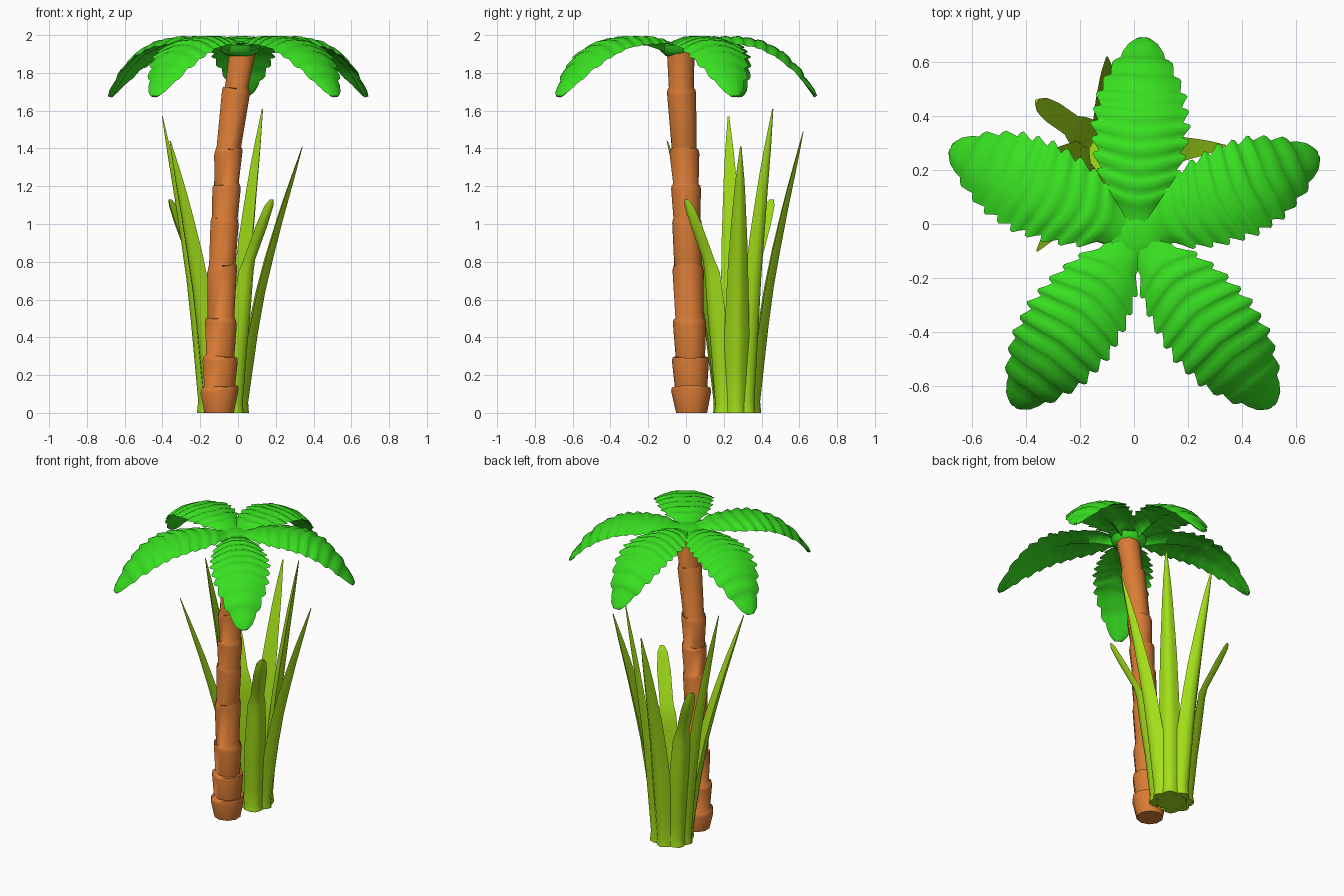
import bpy, bmesh, math
from mathutils import Vector

if "Cube" in bpy.data.objects:
    bpy.data.objects.remove(bpy.data.objects["Cube"])


def material(name, rgb):
    m = bpy.data.materials.new(name)
    m.diffuse_color = (*rgb, 1)
    m.use_nodes = True
    m.node_tree.nodes["Principled BSDF"].inputs["Base Color"].default_value = m.diffuse_color
    return m


BARK = material("bark", (0.70, 0.20, 0.035))
LEAF = material("leaf_green", (0.04, 0.75, 0.015))
GRASS = material("grass_green", (0.37, 0.74, 0.01))


def interp(table, t):
    """Piecewise linear lookup in (t, value) pairs."""
    for (a, p), (b, q) in zip(table, table[1:]):
        if t <= b:
            k = max(0, (t - a) / (b - a))
            return p + (q - p) * k
    return table[-1][1]


def loft(name, rings, mat, angle):
    """Skin closed rings of points into one capped solid."""
    bm = bmesh.new()
    vs = [[bm.verts.new(p) for p in r] for r in rings]
    n = len(vs[0])
    for a, b in zip(vs, vs[1:]):
        for i in range(n):
            j = (i + 1) % n
            bm.faces.new((a[i], a[j], b[j], b[i]))
    bm.faces.new(vs[0][::-1])
    bm.faces.new(vs[-1])
    bmesh.ops.recalc_face_normals(bm, faces=bm.faces)
    me = bpy.data.meshes.new(name)
    bm.to_mesh(me)
    bm.free()
    ob = bpy.data.objects.new(name, me)
    bpy.context.collection.objects.link(ob)
    me.materials.append(mat)
    bpy.ops.object.select_all(action='DESELECT')
    ob.select_set(True)
    bpy.context.view_layer.objects.active = ob
    bpy.ops.object.shade_smooth_by_angle(angle=math.radians(angle))
    return ob


# Trunk: stacked segments, each flaring towards its upper rim
CX = [(0, -.10), (.5, -.09), (.8, -.083), (1.2, -.06), (1.4, -.05), (1.72, -.008), (1.93, .028)]
CY = [(0, .03), (.5, .018), (1.2, 0), (1.72, -.025), (1.93, -.028)]
segments = [(0, .14, .082, .106), (.14, .30, .086, .098), (.30, .50, .078, .088),
            (.50, .78, .074, .083), (.78, 1.03, .073, .078), (1.03, 1.21, .071, .079),
            (1.21, 1.40, .067, .079), (1.40, 1.72, .066, .077), (1.72, 1.93, .066, .073)]
rings = []
for k, (z0, z1, r0, r1) in enumerate(segments):
    for z, r in ((z0, r0), (z1 - .025, r1), (z1 - .006, r1 - .004)):
        tilt = .014 * math.sin(k * 2.3 + 1) if 0 < z < 1.9 else 0
        ring = []
        for i in range(10):
            a = math.tau * (i + .5) / 10
            ring.append((interp(CX, z) + r * math.cos(a), interp(CY, z) + r * math.sin(a),
                         z + tilt * math.cos(a)))
        rings.append(ring)
loft("trunk", rings, BARK, 60)

# Fronds: ribbed, serrated leaves arching down from the crown
CROWN = Vector((.01, -.04, 0))
ARCH = [(0, 1.955), (.12, 1.972), (.25, 1.992), (.45, 1.992), (.6, 1.972), (.75, 1.915),
        (.88, 1.82), (1, 1.68)]
WIDTH = [(0, .075), (.1, .075), (.19, .125), (.33, .16), (.53, .178), (.74, .158),
         (.88, .11), (.96, .065), (1, .025)]
TOP = [-1, -.7, -.35, 0, .35, .7, 1]
UNDER = [.7, .25, 0, -.25, -.7]
LOBES = 10


def frond(name, degrees, length):
    a = math.radians(degrees)
    out = Vector((math.cos(a), math.sin(a), 0))
    side = Vector((-out.y, out.x, 0))

    def spine(s):
        return CROWN + out * (s * length) + Vector((0, 0, interp(ARCH, s)))

    # each lobe swells and then steps down to the next one
    stations = [(0, 1, 0), (.07, 1, 0)]
    for k in range(LOBES):
        for f, w, h in ((0, .91, -.002), (.3, .97, .005), (.7, 1.06, .007), (.88, 1.03, .003)):
            stations.append((.13 + .87 * (k + f) / LOBES, w, h))
    stations.append((1, .9, 0))
    rings = []
    for s, w, h in stations:
        half = interp(WIDTH, s) * w
        grow = min(1, half / .16)
        ring = []
        for j, v in enumerate(TOP + UNDER):
            # ribs sweep towards the tip at the margins
            sv = s + (.065 * abs(v) ** 1.5 - .025) * grow * (1 - s) ** .4
            sv = min(max(sv, 0), 1)
            t = spine(min(sv + .06, 1)) - spine(max(sv - .06, 0))
            n = side.cross(t).normalized()
            n = n if n.z > 0 else -n
            lift = -.045 * v * v * grow
            if j >= len(TOP):   # smooth underside with a raised midrib
                lift -= .012 + (.045 * (1 - s) ** 1.5 + .008 if v == 0 else 0)
            else:
                lift += h * (1 - .3 * abs(v)) - (.004 if v == 0 else 0)
            ring.append(spine(sv) + side * (v * half) + n * lift)
        rings.append(ring)
    return loft(name, rings, LEAF, 75)


for i, (deg, length) in enumerate([(88, .735), (24, .74), (155, .765), (234.5, .785),
                                   (308.5, .815)]):
    frond(f"frond_{i + 1}", deg, length)

# Crown hub joining the fronds
hub = []
for z, r in ((1.89, .07), (1.915, .10), (1.945, .112), (1.957, .10), (1.965, .03)):
    hub.append([(.01 + r * math.cos(math.tau * i / 10), -.04 + r * math.sin(math.tau * i / 10), z)
                for i in range(10)])
loft("crown_hub", hub, LEAF, 60)

# Grass blades: crescent sections, fanned around one clump
CLUMP = Vector((-.08, .26, 0))
POINTED = [(0, .06), (.3, .066), (.6, .051), (.85, .028), (1, .004)]
BLUNT = [(0, .062), (.4, .068), (.66, .055), (.72, .042), (.88, .042), (.97, .032), (1, .014)]
SECTION = [(-1, -.35), (-.5, .6), (0, 1), (.5, .6), (1, -.35), (0, -.3)]


def blade(name, tip, blunt):
    tip = Vector(tip)
    d = tip - CLUMP
    d.z = 0
    reach = d.length
    d.normalize()
    side = Vector((-d.y, d.x, 0))
    widths = BLUNT if blunt else POINTED
    lean = [(0, 0), (.3, .12), (.66, .33), (.72, .42), (1, 1)] if blunt else \
        [(0, 0), (.3, .17), (.5, .34), (.75, .65), (1, 1)]
    rings = []
    for s in [0, .04, .15, .3, .45, .58, .66, .72, .8, .88, .97, 1]:
        w = interp(widths, s)
        flare = .012 if s == 0 else 0
        c = CLUMP + d * (.09 + flare + (reach - .09) * interp(lean, s)) + Vector((0, 0, tip.z * s))
        rings.append([c + side * (x * w) + d * (y * w * .6) for x, y in SECTION])
    return loft(name, rings, GRASS, 60)


tips = [((-.36, -.10, 1.44), 0), ((-.40, .225, 1.57), 0), ((-.36, .455, 1.13), 1),
        ((-.10, .62, 1.49), 0), ((.13, .46, 1.61), 0), ((.34, .29, 1.41), 0),
        ((.18, 0, 1.13), 1)]
for i, (tip, blunt) in enumerate(tips):
    blade(f"grass_blade_{i + 1}", tip, blunt)

# Solid base inside the clump
core = [[(-.08 + r * math.cos(math.tau * i / 9), .26 + r * math.sin(math.tau * i / 9), z)
         for i in range(9)] for z, r in ((0, .095), (.03, .09))]
loft("grass_base", core, GRASS, 30)
